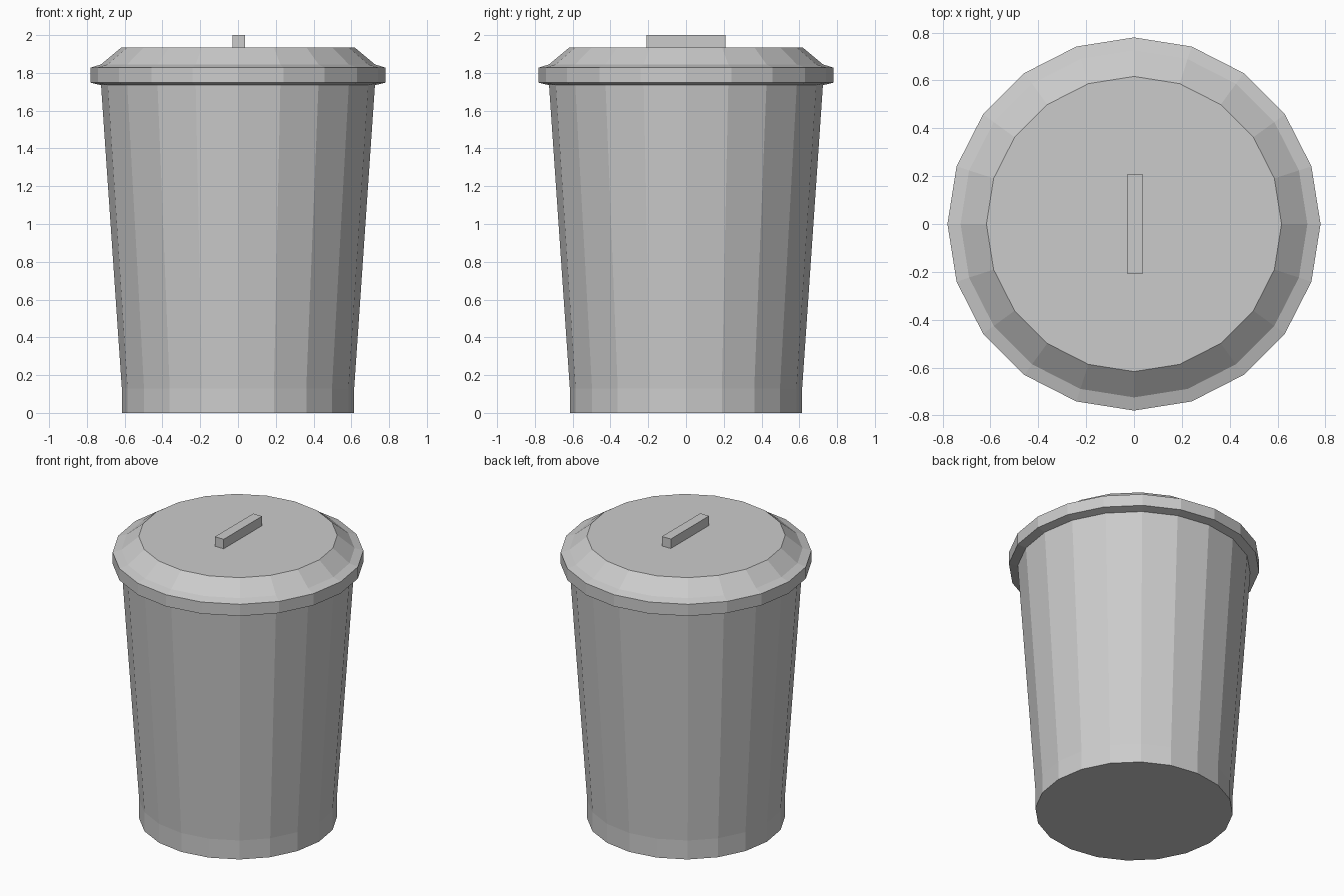
import bpy, bmesh, math

if "Cube" in bpy.data.objects:
    bpy.data.objects.remove(bpy.data.objects["Cube"])

SIDES = 20


def lathe(name, profile):
    """Revolve (radius, z) points into a closed, flat-faced solid."""
    bm = bmesh.new()
    rings = [[bm.verts.new((r * math.cos(2 * math.pi * i / SIDES),
                            r * math.sin(2 * math.pi * i / SIDES), z))
              for i in range(SIDES)] for r, z in profile]
    for low, high in zip(rings, rings[1:]):
        for i in range(SIDES):
            j = (i + 1) % SIDES
            bm.faces.new((low[i], low[j], high[j], high[i]))
    bm.faces.new(rings[0][::-1])
    bm.faces.new(rings[-1])
    return finish(name, bm)


def box(name, low, high):
    bm = bmesh.new()
    bmesh.ops.create_cube(bm, size=1)
    for v in bm.verts:
        v.co = [(a + b) / 2 + c * (b - a) for a, b, c in zip(low, high, v.co)]
    return finish(name, bm)


def finish(name, bm):
    mesh = bpy.data.meshes.new(name)
    bm.to_mesh(mesh)
    bm.free()
    obj = bpy.data.objects.new(name, mesh)
    bpy.context.collection.objects.link(obj)
    return obj


# Tapered bin body with a straight foot band
lathe("bin_body", [(0.615, 0), (0.615, 0.13), (0.725, 1.735)])

# Lid: overhanging rim, small step, sloped shoulder, flat top
lathe("lid", [(0.725, 1.735), (0.78, 1.748), (0.78, 1.828),
              (0.725, 1.845), (0.617, 1.935)])

# Bar handle on the lid
box("lid_handle", (-0.03, -0.208, 1.93), (0.037, 0.208, 2.0))
